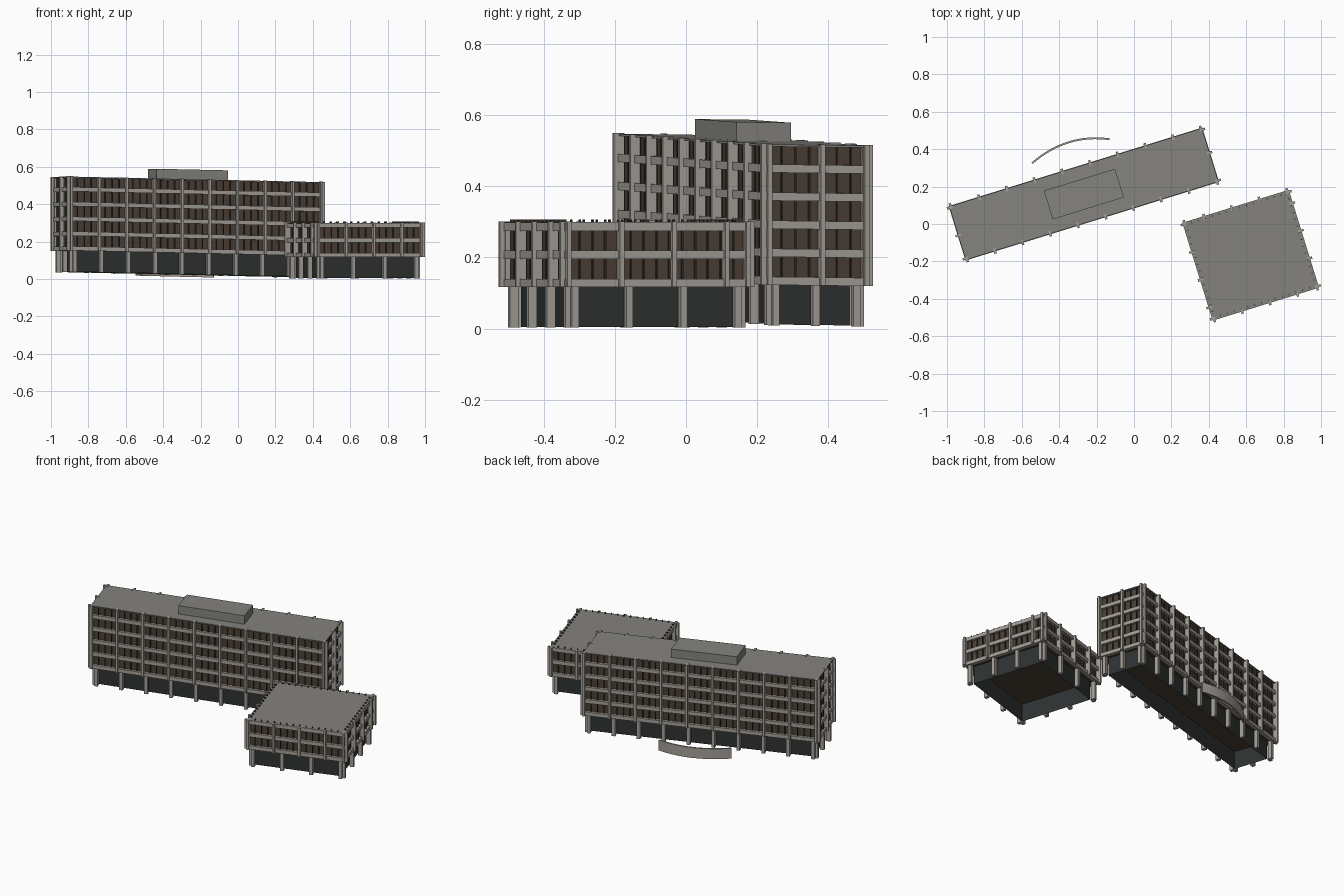
import bpy, bmesh, math
from mathutils import Matrix, Vector

if "Cube" in bpy.data.objects:
    bpy.data.objects.remove(bpy.data.objects["Cube"])


def material(name, rgb):
    m = bpy.data.materials.new(name)
    m.diffuse_color = (*rgb, 1)
    m.use_nodes = True
    m.node_tree.nodes["Principled BSDF"].inputs["Base Color"].default_value = m.diffuse_color
    return m


CONCRETE = material("concrete", (0.37, 0.34, 0.31))
ROOF = material("roof_grey", (0.23, 0.225, 0.21))
BRONZE = material("bronze_glass", (0.068, 0.05, 0.036))
MULLION = material("mullion_brown", (0.045, 0.034, 0.026))
DARK = material("lobby_glass", (0.028, 0.032, 0.032))
ANGLE = math.radians(17.2)


def make_object(name, bm, mat):
    mesh = bpy.data.meshes.new(name)
    bm.to_mesh(mesh)
    bm.free()
    mesh.materials.append(mat)
    ob = bpy.data.objects.new(name, mesh)
    bpy.context.collection.objects.link(ob)
    return ob


def add_box(bm, frame, x, y, z):
    """Box from three (low, high) ranges, placed with a frame matrix."""
    ranges = (x, y, z)
    mid = Matrix.Translation([(a + b) / 2 for a, b in ranges])
    size = Matrix.Diagonal([b - a for a, b in ranges] + [1])
    bmesh.ops.create_cube(bm, size=1, matrix=frame @ mid @ size)


def building(name, center, length, width, ground, floors, pitch, roof_z,
             tilt=(0, 0), bay=0.155, teeth=0.0, band_h=0.023, top_band=False):
    place = Matrix.Translation((*center, 0)) @ Matrix.Rotation(ANGLE, 4, 'Z')
    slope = Matrix.Identity(4)
    slope[2][0], slope[2][1] = tilt
    place = place @ slope
    parts = {k: bmesh.new() for k in
             ("glass", "mullions", "bands", "fins", "columns", "lobby", "roof")}
    hx, hy = length / 2, width / 2
    soffit = ground + 0.114
    inset, g, e = 0.032, 0.007, 0.007

    # glazed upper volume, roof slab
    add_box(parts["glass"], place, (-hx + g, hx - g), (-hy + g, hy - g),
            (soffit + 0.002, roof_z - 0.004))
    add_box(parts["roof"], place, (-hx - e, hx + e), (-hy - e, hy + e), (roof_z - 0.006, roof_z))

    # recessed lobby walls, open underneath
    lobby = parts["lobby"]
    add_box(lobby, place, (-hx + inset, hx - inset), (-hy + inset, hy - inset),
            (ground + 0.002, soffit + 0.002))
    lobby.normal_update()
    bmesh.ops.delete(lobby, geom=[f for f in lobby.faces if abs(f.normal.z) > 0.5],
                     context='FACES_ONLY')

    for k in range(4):
        half, dist = (hx, hy) if k % 2 == 0 else (hy, hx)
        side = place @ Matrix.Rotation(k * math.pi / 2, 4, 'Z')

        # spandrel bands
        levels = [soffit + i * pitch for i in range(floors)]
        if top_band:
            levels.append(roof_z - band_h - 0.001)
        for z in levels:
            add_box(parts["bands"], side, (-half - 0.01, half + 0.01),
                    (-dist - 0.01, -dist + g + 0.002), (z, z + band_h))

        # tall fins, with one at each corner
        us = [-half]
        while us[-1] + bay < half - 0.03:
            us.append(us[-1] + bay)
        us.append(half)
        for u in us:
            add_box(parts["fins"], side, (u - 0.0065, u + 0.0065),
                    (-dist - 0.022, -dist + g + 0.002), (soffit, roof_z + 0.002))

        # thin mullions
        n = round(2 * half / (bay / 4))
        for i in range(1, n):
            u = -half + 2 * half * i / n
            add_box(parts["mullions"], side, (u - 0.0022, u + 0.0022),
                    (-dist - 0.002, -dist + g + 0.002),
                    (soffit + 0.002, roof_z - 0.001 + teeth))

        # ground floor columns
        reach = half - 0.024
        bays = max(2, round(2 * reach / bay))
        for i in range(bays + 1):
            u = -reach + 2 * reach * i / bays
            add_box(parts["columns"], side, (u - 0.01, u + 0.01),
                    (-dist - 0.001, -dist + 0.024), (ground, soffit + 0.001))

    mats = {"glass": BRONZE, "mullions": MULLION, "bands": CONCRETE, "fins": CONCRETE,
            "columns": CONCRETE, "lobby": DARK, "roof": ROOF}
    for part, bm in parts.items():
        make_object(f"{name}_{part}", bm, mats[part])
    return place


# long office block, on slightly sloping ground
slab = building("long_block", (-0.268, 0.16), 1.40, 0.285, 0.022, 5, 0.079, 0.531,
                tilt=(-0.021, -0.012))

# rooftop plant room
bm = bmesh.new()
add_box(bm, slab, (-0.199, 0.199), (-0.08, 0.08), (0.528, 0.584))
make_object("plant_room", bm, ROOF)

# low two-storey pavilion
building("pavilion", (0.624, -0.167), 0.576, 0.528, 0.003, 2, 0.079, 0.299,
         teeth=0.009, top_band=True)

# free-standing curved wall behind the long block
control = [Vector(p) for p in ((-0.545, 0.325), (-0.36, 0.485), (-0.13, 0.453))]
bm = bmesh.new()
rings = []
for i in range(17):
    t = i / 16
    p = control[0] * (1 - t) ** 2 + control[1] * 2 * t * (1 - t) + control[2] * t * t
    d = (control[1] - control[0]) * (1 - t) + (control[2] - control[1]) * t
    n = Vector((-d.y, d.x)).normalized() * 0.005
    z = 0.018 - 0.01 * t
    rings.append([bm.verts.new((q.x, q.y, h)) for q, h in
                  ((p - n, z), (p + n, z), (p + n, z + 0.065), (p - n, z + 0.065))])
for a, b in zip(rings, rings[1:]):
    for j in range(4):
        bm.faces.new((a[j], a[(j + 1) % 4], b[(j + 1) % 4], b[j]))
bm.faces.new(rings[0])
bm.faces.new(rings[-1])
bmesh.ops.recalc_face_normals(bm, faces=bm.faces)
make_object("curved_wall", bm, CONCRETE)
